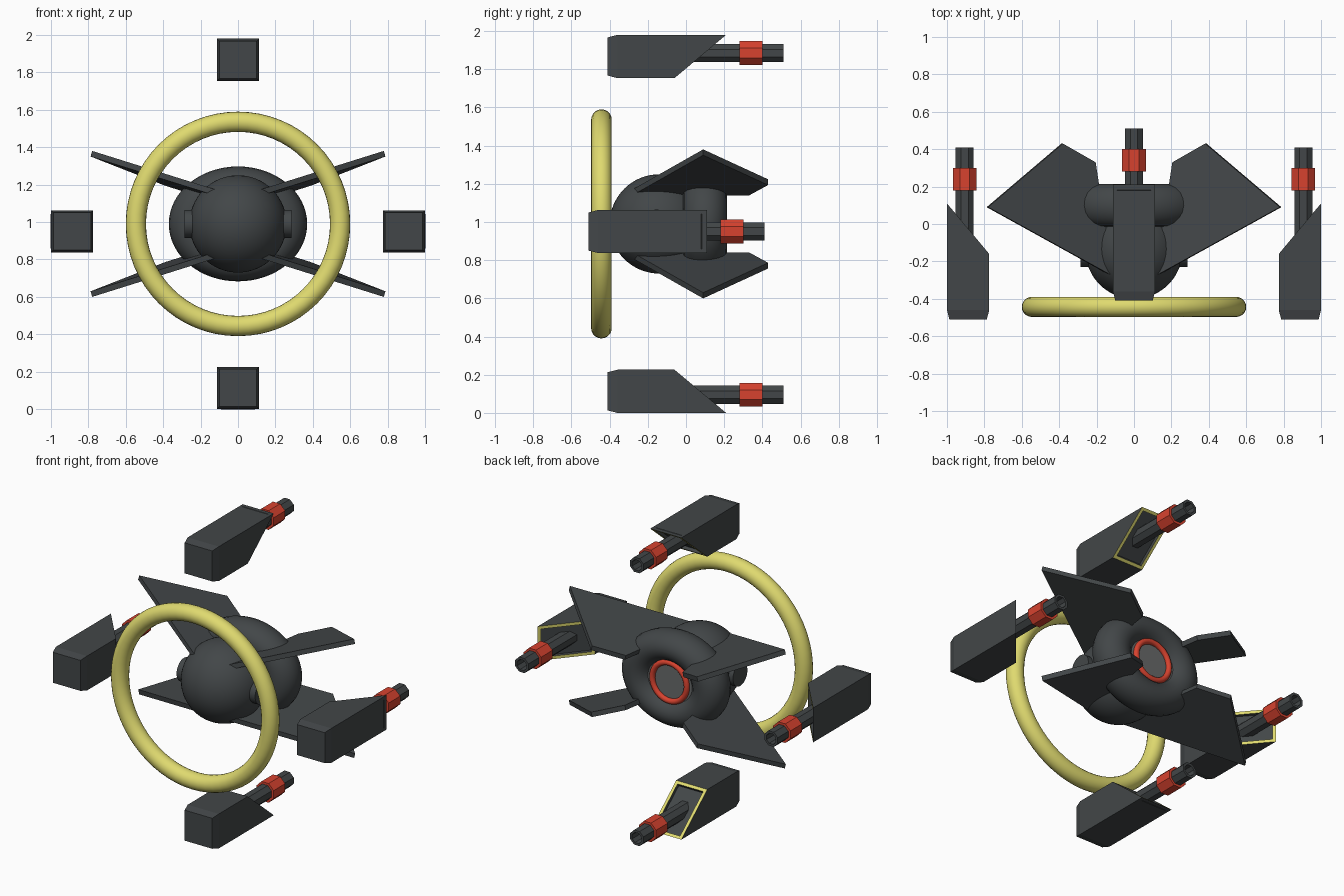
import bpy, bmesh
from math import pi
from mathutils import Vector, Matrix

cube = bpy.data.objects.get("Cube")
if cube:
    bpy.data.objects.remove(cube, do_unlink=True)

MID = 0.99  # height of the central axis


def material(name, rgb):
    m = bpy.data.materials.new(name)
    m.use_nodes = True
    m.diffuse_color = (*rgb, 1)
    m.node_tree.nodes["Principled BSDF"].inputs["Base Color"].default_value = (*rgb, 1)
    return m


HULL = material("dark grey hull", (0.055, 0.062, 0.065))
YELLOW = material("pale yellow", (0.74, 0.70, 0.16))
RED = material("signal red", (0.68, 0.055, 0.028))
GREY = material("mid grey", (0.14, 0.145, 0.145))


def make(name, bm, mats, smooth=False, matrix=None):
    """Turn a bmesh into a named object."""
    bmesh.ops.recalc_face_normals(bm, faces=bm.faces)
    mesh = bpy.data.meshes.new(name)
    bm.to_mesh(mesh)
    bm.free()
    for m in mats:
        mesh.materials.append(m)
    obj = bpy.data.objects.new(name, mesh)
    bpy.context.collection.objects.link(obj)
    if matrix:
        obj.matrix_world = matrix
    if smooth:
        bpy.ops.object.select_all(action="DESELECT")
        obj.select_set(True)
        bpy.context.view_layer.objects.active = obj
        bpy.ops.object.shade_smooth_by_angle()
    return obj


def torus(name, y, major, minor, mat, squash=1.0):
    """Ring around the front-to-back axis, squashed in height."""
    bpy.ops.mesh.primitive_torus_add(
        major_segments=64, minor_segments=20, major_radius=major, minor_radius=minor,
        location=(0, y, MID), rotation=(pi / 2, 0, 0))
    obj = bpy.context.object
    obj.name = name
    obj.scale.y = squash
    obj.data.materials.append(mat)
    bpy.ops.object.shade_smooth_by_angle()


def cylinder(bm, radius, y0, y1, sides):
    """Cylinder along y with a flat side facing up."""
    spin = Matrix.Rotation(pi / 2, 4, "X") @ Matrix.Rotation(pi / sides, 4, "Z")
    bmesh.ops.create_cone(
        bm, cap_ends=True, segments=sides, radius1=radius, radius2=radius, depth=y1 - y0,
        matrix=Matrix.Translation((0, (y0 + y1) / 2, 0)) @ spin)


# Central body
bm = bmesh.new()
bmesh.ops.create_uvsphere(bm, u_segments=48, v_segments=32, radius=0.26)
make("body", bm, [HULL], True, Matrix.Translation((0, -0.14, MID)))

# Large collar at the rear, engine plate and glowing ring
torus("rear_collar", 0.1, 0.255, 0.115, HULL, 0.83)
bm = bmesh.new()
cylinder(bm, 0.2, 0.0, 0.165, 48)
make("engine_plate", bm, [GREY], True,
     Matrix.Translation((0, 0, MID)) @ Matrix.Diagonal((1, 1, 0.9, 1)))
torus("engine_ring", 0.17, 0.125, 0.018, RED)

# Round side hubs
for side, sx in (("left", 1), ("right", -1)):
    bm = bmesh.new()
    cylinder(bm, 0.075, 0.2, 0.285, 32)
    make(side + "_hub", bm, [HULL], True,
         Matrix.Translation((0, -0.155, MID)) @ Matrix.Rotation(-sx * pi / 2, 4, "Z"))

# Large front hoop
torus("front_hoop", -0.443, 0.546, 0.054, YELLOW)

# Four angled fins, mirrored across and up-down
OUTLINE = [(0.78, 0.09), (0.38, 0.43), (0.205, 0.33), (0.185, 0.2), (0.11, -0.28)]
for side, sx in (("left", 1), ("right", -1)):
    for level, sz in (("upper", 1), ("lower", -1)):
        bm = bmesh.new()
        top = []
        for x, y in OUTLINE:
            z = 0.127 + 0.344 * x - 0.056 * y
            top.append(bm.verts.new((sx * x, y, sz * z)))
        face = bm.faces.new(top)
        new = bmesh.ops.extrude_face_region(bm, geom=[face], use_keep_orig=True)["geom"]
        moved = [v for v in new if isinstance(v, bmesh.types.BMVert)]
        bmesh.ops.translate(bm, verts=moved, vec=(sx * 0.008, 0, -sz * 0.03))
        make(f"{level}_{side}_fin", bm, [HULL], False, Matrix.Translation((0, 0, MID)))


def pod_shell():
    """Box with a chamfered nose and a slanted, framed rear opening; outward is +z."""
    bm = bmesh.new()
    h = 0.113
    loops = []
    for half, y_in, y_out in ((0.1, -0.41, -0.41), (h, -0.36, -0.36), (h, -0.06, 0.21)):
        corners = ((-1, -1), (1, -1), (1, 1), (-1, 1))
        loops.append([bm.verts.new((half * u, y_out if w > 0 else y_in, half * w))
                      for u, w in corners])
    for a, b in zip(loops, loops[1:]):
        for i in range(4):
            j = (i + 1) % 4
            bm.faces.new((a[i], a[j], b[j], b[i]))
    bm.faces.new(loops[0])
    rear = bm.faces.new(loops[-1])
    bmesh.ops.recalc_face_normals(bm, faces=bm.faces)
    # yellow rim around a recessed dark panel
    rim = bmesh.ops.inset_individual(bm, faces=[rear], thickness=0.028)["faces"]
    for f in rim:
        f.material_index = 1
    bmesh.ops.inset_individual(bm, faces=[rear], thickness=0.002, depth=-0.02)
    return bm


def barrel():
    """Eight-sided barrel with a hollow muzzle."""
    bm = bmesh.new()
    cylinder(bm, 0.052, -0.1, 0.51, 8)
    muzzle = max(bm.faces, key=lambda f: f.calc_center_median().y)
    bmesh.ops.inset_individual(bm, faces=[muzzle], thickness=0.016)
    bmesh.ops.inset_individual(bm, faces=[muzzle], thickness=0.001, depth=-0.1)
    return bm


# Four outlying gun pods, turned so the long edge faces outward
PODS = [("top", 0, (0, 0, 1.867)), ("bottom", pi, (0, 0, 0.113)),
        ("left", pi / 2, (0.887, -0.1, 0.95)), ("right", -pi / 2, (-0.887, -0.1, 0.95))]
for name, turn, place in PODS:
    frame = Matrix.Translation(place) @ Matrix.Rotation(turn, 4, "Y")
    gun = frame @ Matrix.Translation(Vector((0, 0, 0.018)))
    make(name + "_pod", pod_shell(), [HULL, YELLOW], False, frame)
    make(name + "_barrel", barrel(), [HULL], False, gun)
    bm = bmesh.new()
    cylinder(bm, 0.068, 0.28, 0.4, 8)
    make(name + "_barrel_band", bm, [RED], False, gun)
